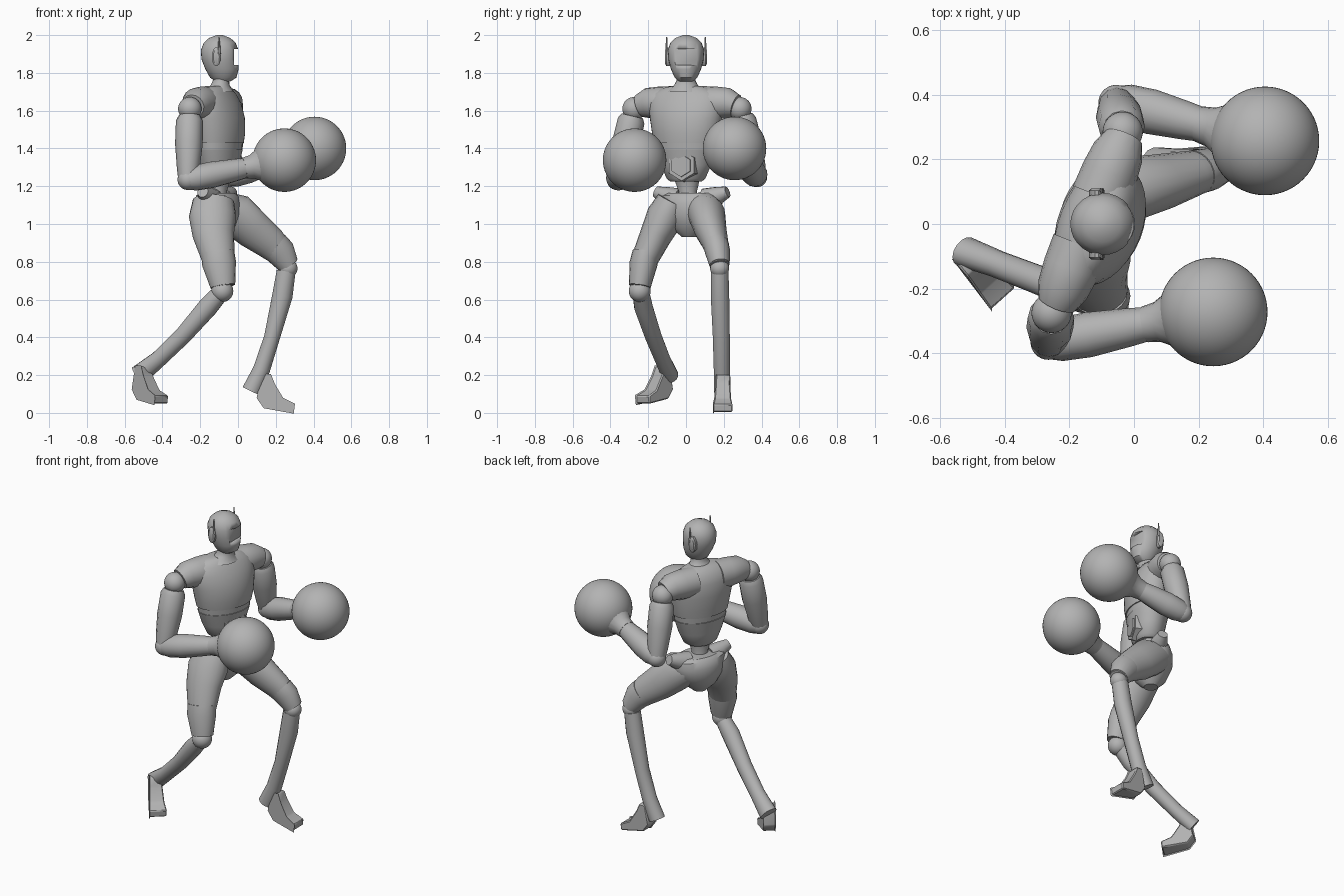
import bpy
import bmesh
import math
from mathutils import Vector, Matrix

default = bpy.data.objects.get("Cube")
if default:
    bpy.data.objects.remove(default, do_unlink=True)

grey = bpy.data.materials.new("plain grey")
grey.use_nodes = True
colour = (0.45, 0.45, 0.45, 1)
grey.diffuse_color = colour
grey.node_tree.nodes["Principled BSDF"].inputs["Base Color"].default_value = colour

UP = Vector((0, 0, 1))
AHEAD = Vector((1, 0, 0))
TURN = math.radians(-22)                       # twist of the trunk
FORWARD = Vector((math.cos(TURN), math.sin(TURN), 0))
SIDE = UP.cross(FORWARD)


def finish(name, bm, angle=35):
    """Turn a bmesh into a shaded object with the grey material."""
    bmesh.ops.recalc_face_normals(bm, faces=bm.faces)
    mesh = bpy.data.meshes.new(name)
    bm.to_mesh(mesh)
    bm.free()
    mesh.materials.append(grey)
    obj = bpy.data.objects.new(name, mesh)
    bpy.context.collection.objects.link(obj)
    bpy.ops.object.select_all(action='DESELECT')
    obj.select_set(True)
    bpy.context.view_layer.objects.active = obj
    bpy.ops.object.shade_smooth_by_angle(angle=math.radians(angle))
    return obj


def loft(name, rows, ref=AHEAD, level=False, sides=20):
    """Skin elliptical sections; each row is x, y, z, depth radius, width radius."""
    bm = bmesh.new()
    centres = [Vector(row[:3]) for row in rows]
    rings = []
    for i, row in enumerate(rows):
        before, after = centres[max(i - 1, 0)], centres[min(i + 1, len(rows) - 1)]
        along = UP if level else (after - before).normalized()
        u = (ref - along * ref.dot(along)).normalized()
        v = along.cross(u)
        ring = []
        for k in range(sides):
            a = math.tau * k / sides
            ring.append(bm.verts.new(centres[i] + u * row[3] * math.cos(a) + v * row[4] * math.sin(a)))
        rings.append(ring)
    for low, high in zip(rings, rings[1:]):
        for k in range(sides):
            n = (k + 1) % sides
            bm.faces.new((low[k], low[n], high[n], high[k]))
    bm.faces.new(rings[0])
    bm.faces.new(rings[-1])
    return finish(name, bm)


def tube(name, stops, ref=UP, sides=16):
    """Round loft; each stop is a point and a radius."""
    return loft(name, [(*p, r, r) for p, r in stops], ref, sides=sides)


def ball(name, centre, radius, fine=20):
    bm = bmesh.new()
    bmesh.ops.create_uvsphere(bm, u_segments=fine * 2, v_segments=fine, radius=radius,
                              matrix=Matrix.Translation(centre))
    return finish(name, bm)


def box(name, centre, size):
    bm = bmesh.new()
    bmesh.ops.create_cube(bm, size=1, matrix=Matrix.Translation(centre) @ Matrix.Diagonal((*size, 1)))
    return finish(name, bm)


def trunk(name, rows):
    """Level sections in the twisted trunk frame: x, y, z, depth, width."""
    return loft(name, rows, FORWARD, level=True, sides=32)


# Trunk
trunk("chest", [(-.1, 0, 1.43, .122, .175), (-.1, 0, 1.48, .128, .187), (-.105, 0, 1.56, .13, .2),
                (-.115, 0, 1.64, .115, .21), (-.12, 0, 1.69, .09, .19), (-.115, 0, 1.72, .065, .13),
                (-.11, 0, 1.73, .05, .08)])
trunk("rib_band", [(-.1, 0, 1.39, .112, .162), (-.1, 0, 1.435, .116, .168)])
trunk("abdomen", [(-.1, 0, 1.225, .07, .085), (-.1, 0, 1.24, .085, .105), (-.1, 0, 1.31, .1, .138),
                  (-.1, 0, 1.395, .117, .166)])
trunk("waist", [(-.11, .01, 1.1, .06, .065), (-.105, .01, 1.17, .045, .048), (-.1, .005, 1.24, .06, .07)])
trunk("pelvis", [(-.11, .02, .93, .04, .04), (-.11, .02, .98, .09, .1), (-.11, .03, 1.05, .115, .155),
                 (-.11, .03, 1.11, .115, .17), (-.11, .03, 1.15, .1, .165), (-.11, .03, 1.165, .08, .14)])

# Hexagonal belly medallion, an outer rim and a raised plate
belly = Vector((-.1, .015, 1.31))
for name, radius, reach in (("medallion_rim", .088, .105), ("medallion_plate", .065, .113)):
    tube(name, [(belly + FORWARD * .06, radius), (belly + FORWARD * reach, radius * .93)], sides=6)

# Shoulder caps and hip flares, mirrored about the trunk
for s, label in ((1, "left"), (-1, "right")):
    mid = Vector((-.135, .01, 1.64))
    tube(label + "_shoulder_cap", [(mid + SIDE * s * .08, .09), (mid + SIDE * s * .16, .088),
                                   (mid + SIDE * s * .23, .08), (mid + SIDE * s * .275 - UP * .015, .062)])
    hip = Vector((-.11, .03, 1.13))
    tube(label + "_hip_flare", [(hip + SIDE * s * .08, .06), (hip + SIDE * s * .15 + UP * .02, .048),
                                (hip + SIDE * s * .205 + UP * .04, .03)])

# Neck and head
loft("neck", [(-.1, 0, 1.70, .08, .1), (-.095, 0, 1.735, .05, .062), (-.09, 0, 1.76, .043, .05),
              (-.09, 0, 1.8, .043, .05)], level=True)
head = loft("head", [(-.08, 0, 1.755, .04, .04), (-.078, 0, 1.775, .07, .06), (-.085, 0, 1.82, .088, .08),
                     (-.095, 0, 1.87, .098, .093), (-.097, 0, 1.92, .1, .096), (-.097, 0, 1.96, .084, .083),
                     (-.097, 0, 1.985, .056, .056), (-.097, 0, 2, .016, .016)], level=True, sides=28)
cutter = box("visor_cutter", (.03, 0, 1.885), (.1, .14, .085))
cutter.hide_render = True
cutter.hide_set(True)
cutter.hide_viewport = True
cut = head.modifiers.new("visor recess", 'BOOLEAN')
cut.operation = 'DIFFERENCE'
cut.solver = 'EXACT'
cut.object = cutter

# Ear pods with antennae
for s, label in ((1, "left"), (-1, "right")):
    loft(label + "_ear_pod", [(-.115, s * .08, 1.885, .024, .05), (-.115, s * .104, 1.885, .024, .05),
                              (-.115, s * .11, 1.885, .016, .04)], sides=14)
    tube(label + "_antenna", [((-.1, s * .104, 1.9), .009), ((-.1, s * .102, 1.99), .003)], AHEAD, 6)


def arm(label, shoulder, elbow, glove):
    """Ball joints, upper arm shell, forearm shell, cuff and round glove."""
    shoulder, elbow, glove = Vector(shoulder), Vector(elbow), Vector(glove)
    ball(label + "_shoulder_ball", shoulder, .062)
    ball(label + "_elbow_ball", elbow, .055)
    tube(label + "_upper_arm", [(shoulder.lerp(elbow, t), r) for t, r in
                                ((.1, .058), (.17, .072), (.5, .073), (.85, .06), (1.02, .05))], AHEAD, 12)
    reach = (glove - elbow).normalized()
    start = elbow + reach * .02
    wrist = glove - reach * .2
    tube(label + "_forearm", [(start.lerp(wrist, t), r) for t, r in
                              ((-.1, .052), (.05, .066), (.35, .07), (.75, .06), (1, .052))])
    tube(label + "_glove_cuff", [(wrist - reach * .02, .056), (wrist + reach * .02, .062),
                                 (wrist + reach * .07, .09), (glove - reach * .1, .12)])
    ball(label + "_glove", glove, .168, 28)


arm("right", (-.255, -.275, 1.61), (-.265, -.365, 1.235), (.245, -.272, 1.338))
arm("left", (-.035, .285, 1.61), (-.055, .375, 1.25), (.405, .257, 1.4))

# Right leg, stretched back
loft("right_thigh", [(-.13, -.07, 1.12, .11, .085), (-.135, -.11, 1.04, .125, .1), (-.13, -.16, .94, .11, .085),
                     (-.105, -.215, .82, .088, .072), (-.09, -.235, .74, .075, .062), (-.08, -.243, .67, .062, .055)])
loft("right_knee_guard", [(-.108, -.213, .85, .088, .07), (-.1, -.225, .79, .09, .074), (-.08, -.245, .67, .066, .058)])
ball("right_knee_ball", (-.083, -.245, .645), .058)
loft("right_shin", [(-.085, -.24, .645, .045, .045), (-.16, -.225, .56, .054, .05), (-.29, -.175, .41, .047, .045),
                    (-.42, -.125, .285, .045, .042), (-.525, -.085, .2, .055, .045)], sides=14)

# Left leg, bent forward
loft("left_thigh", [(-.1, .09, 1.09, .09, .09), (-.01, .11, 1.05, .115, .098), (.08, .13, .97, .105, .085),
                    (.17, .155, .9, .09, .07), (.23, .17, .84, .072, .06), (.268, .178, .78, .052, .052)])
loft("left_knee_guard", [(.19, .16, .885, .083, .068), (.225, .168, .85, .08, .066), (.265, .178, .785, .058, .054)])
ball("left_knee_ball", (.265, .178, .765), .05)
loft("left_shin", [(.255, .178, .75, .05, .048), (.235, .18, .62, .054, .05), (.18, .187, .4, .042, .046),
                   (.125, .19, .23, .045, .044), (.07, .192, .115, .05, .046)], sides=14)


def foot(name, ankle, yaw, lift):
    """Side outline swept across the width, with the toe end widened."""
    outline = ((-.03, .2), (-.055, .08), (-.02, .03), (.13, .003), (.135, .045), (.075, .075), (.03, .15), (.01, .2))
    bm = bmesh.new()
    sides = []
    for s in (-1, 1):
        sides.append([bm.verts.new((f, s * (.036 + .12 * max(f, 0)), z)) for f, z in outline])
        bm.faces.new(sides[-1])
    for k in range(len(outline)):
        n = (k + 1) % len(outline)
        bm.faces.new((sides[0][k], sides[0][n], sides[1][n], sides[1][k]))
    place = Matrix.Translation((*ankle, lift)) @ Matrix.Rotation(math.radians(yaw), 4, 'Z')
    bmesh.ops.transform(bm, matrix=place, verts=bm.verts)
    bmesh.ops.bevel(bm, geom=bm.edges[:], offset=.006, segments=1, affect='EDGES')
    return finish(name, bm)


foot("right_foot", (-.495, -.13), -48, .045)
foot("left_foot", (.16, .195), 0, 0)
